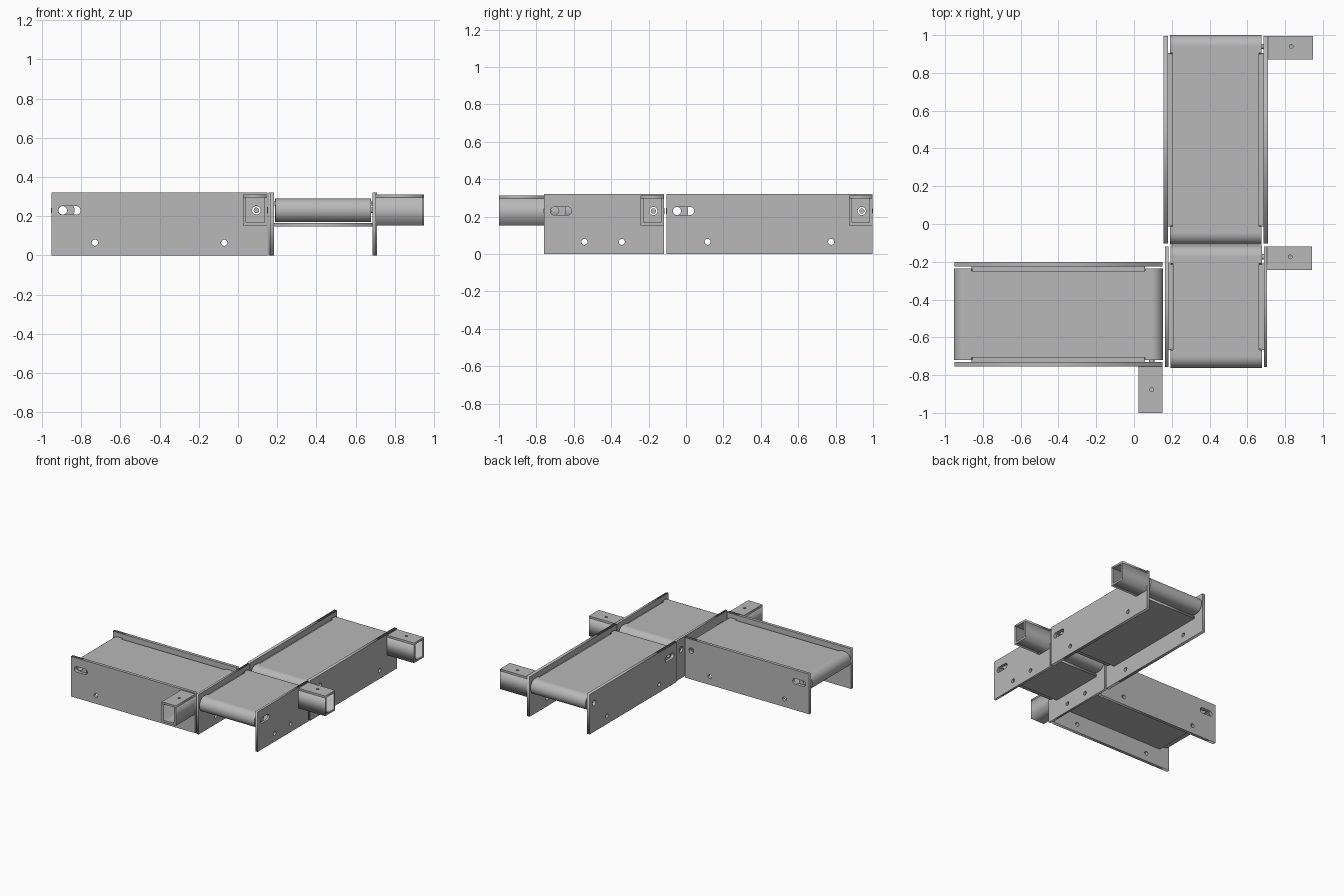
import bpy
from math import cos, sin, pi
from mathutils import Matrix

cube = bpy.data.objects.get("Cube")
if cube:
    bpy.data.objects.remove(cube, do_unlink=True)

steel = bpy.data.materials.new("brushed grey")
steel.use_nodes = True
grey = (0.48, 0.48, 0.48, 1)
steel.diffuse_color = grey
steel.node_tree.nodes["Principled BSDF"].inputs["Base Color"].default_value = grey

UPRIGHT = Matrix.Rotation(pi / 2, 4, "X")


def rect(x0, x1, y0, y1):
    return [(x0, y0), (x1, y0), (x1, y1), (x0, y1)]


def slot(x0, x1, y, r, n=24):
    """Rounded slot outline; a circle when x0 equals x1."""
    half = n // 2
    right = [(x1 + r * cos(a), y + r * sin(a))
             for a in (-pi / 2 + pi * i / half for i in range(half + 1))]
    left = [(x0 + r * cos(a), y + r * sin(a))
            for a in (pi / 2 + pi * i / half for i in range(half + 1))]
    if x0 == x1:
        right, left = right[:-1], left[:-1]
    return right + left


def circle(x, y, r, n=24):
    return slot(x, x, y, r, n)


def extrude(name, loops, lo, hi, place, upright=True, smooth=False):
    """Fill the outline (inner loops are holes) and extrude from lo to hi.
    Upright profiles lie in XZ and extrude along Y, others lie in XY."""
    curve = bpy.data.curves.new(name, "CURVE")
    curve.dimensions = "2D"
    curve.fill_mode = "BOTH"
    curve.extrude = (hi - lo) / 2
    for loop in loops:
        spline = curve.splines.new("POLY")
        spline.points.add(len(loop) - 1)
        for point, (x, y) in zip(spline.points, loop):
            point.co = (x, y, 0, 1)
        spline.use_cyclic_u = True
    temp = bpy.data.objects.new(name + "_outline", curve)
    bpy.context.collection.objects.link(temp)
    graph = bpy.context.evaluated_depsgraph_get()
    mesh = bpy.data.meshes.new_from_object(temp.evaluated_get(graph))
    bpy.data.objects.remove(temp, do_unlink=True)
    mid = (lo + hi) / 2
    shift = Matrix.Translation((0, mid, 0) if upright else (0, 0, mid))
    mesh.transform(place @ shift @ (UPRIGHT if upright else Matrix()))
    mesh.materials.clear()
    mesh.materials.append(steel)
    obj = bpy.data.objects.new(name, mesh)
    bpy.context.collection.objects.link(obj)
    if smooth:
        bpy.ops.object.select_all(action="DESELECT")
        obj.select_set(True)
        bpy.context.view_layer.objects.active = obj
        bpy.ops.object.shade_smooth_by_angle(angle=pi / 5)
    return obj


AXIS_Z, ROLLER_R, BORE = 0.23, 0.06, 0.022
ROLLER_HALF, BELT_HALF = 0.243, 0.228


def conveyor(name, centre, turn, length, width, thick, holes, motor_end):
    """Runs along local X with the motor on the -Y side of the +X end."""
    place = Matrix.Translation((*centre, 0)) @ Matrix.Rotation(turn, 4, "Z")
    end, half = length / 2, width / 2
    inner = half - thick
    tail, drive = -end + 0.056, end - 0.056

    # Side plates with tension slot, bearing hole and mounting holes
    outline = [rect(-end, end, 0, 0.32),
               slot(-end + 0.055, -end + 0.125, AXIS_Z, BORE),
               circle(drive, AXIS_Z, BORE)]
    outline += [circle(-end + h, 0.065, 0.016) for h in holes]
    for side, lo in (("right", -half), ("left", inner)):
        extrude(f"{name}_{side}_plate", outline, lo, lo + thick, place)

    # Hollow rollers and the drive axle
    for label, x in (("tail", tail), ("drive", drive)):
        extrude(f"{name}_{label}_roller",
                [circle(x, AXIS_Z, ROLLER_R, 64), circle(x, AXIS_Z, BORE)],
                -ROLLER_HALF, ROLLER_HALF, place, smooth=True)
    extrude(f"{name}_axle", [circle(drive, AXIS_Z, 0.014)],
            -half - 0.02, ROLLER_HALF, place, smooth=True)

    # Belt runs, wide at the rollers and narrow over the bed
    a, b = tail + 0.035, drive - 0.035
    w, n = ROLLER_HALF, BELT_HALF
    plan = [(tail, -w), (a, -w), (a, -n), (b, -n), (b, -w), (drive, -w),
            (drive, w), (b, w), (b, n), (a, n), (a, w), (tail, w)]
    extrude(f"{name}_belt_top", [plan], 0.276, 0.29, place, upright=False)
    extrude(f"{name}_belt_return", [plan], 0.17, 0.178, place, upright=False)

    # Side rails and lower tray between the plates
    for side, lo, hi in (("right", -inner, -n), ("left", n, inner)):
        extrude(f"{name}_{side}_rail", [rect(a, b, lo, hi)],
                0.255, 0.275, place, upright=False)
    extrude(f"{name}_tray", [rect(a, b, -inner, inner)],
            0.147, 0.166, place, upright=False)

    # Square motor tube, open at its outer end, with a hole in its top wall
    x0, x1, wall = end - 0.125, end, 0.016
    z0, z1 = 0.152, 0.312
    channel = [(x0, z0), (x1, z0), (x1, z1 - wall), (x1 - wall, z1 - wall),
               (x1 - wall, z0 + wall), (x0 + wall, z0 + wall),
               (x0 + wall, z1 - wall), (x0, z1 - wall)]
    extrude(f"{name}_motor_channel", [channel], motor_end, -half, place)
    extrude(f"{name}_motor_cover",
            [rect(x0, x1, motor_end, -half),
             circle(drive, -half - 0.122, 0.01)],
            z1 - wall, z1, place, upright=False)


conveyor("side_conveyor", (-0.4, -0.4775), 0, 1.1, 0.555, 0.025,
         (0.22, 0.88), -0.5225)
conveyor("long_conveyor", (0.4325, 0.446), pi / 2, 1.1, 0.555, 0.025,
         (0.22, 0.88), -0.515)
conveyor("short_conveyor", (0.435, -0.438), pi / 2, 0.64, 0.54, 0.018,
         (0.215, 0.415), -0.507)
